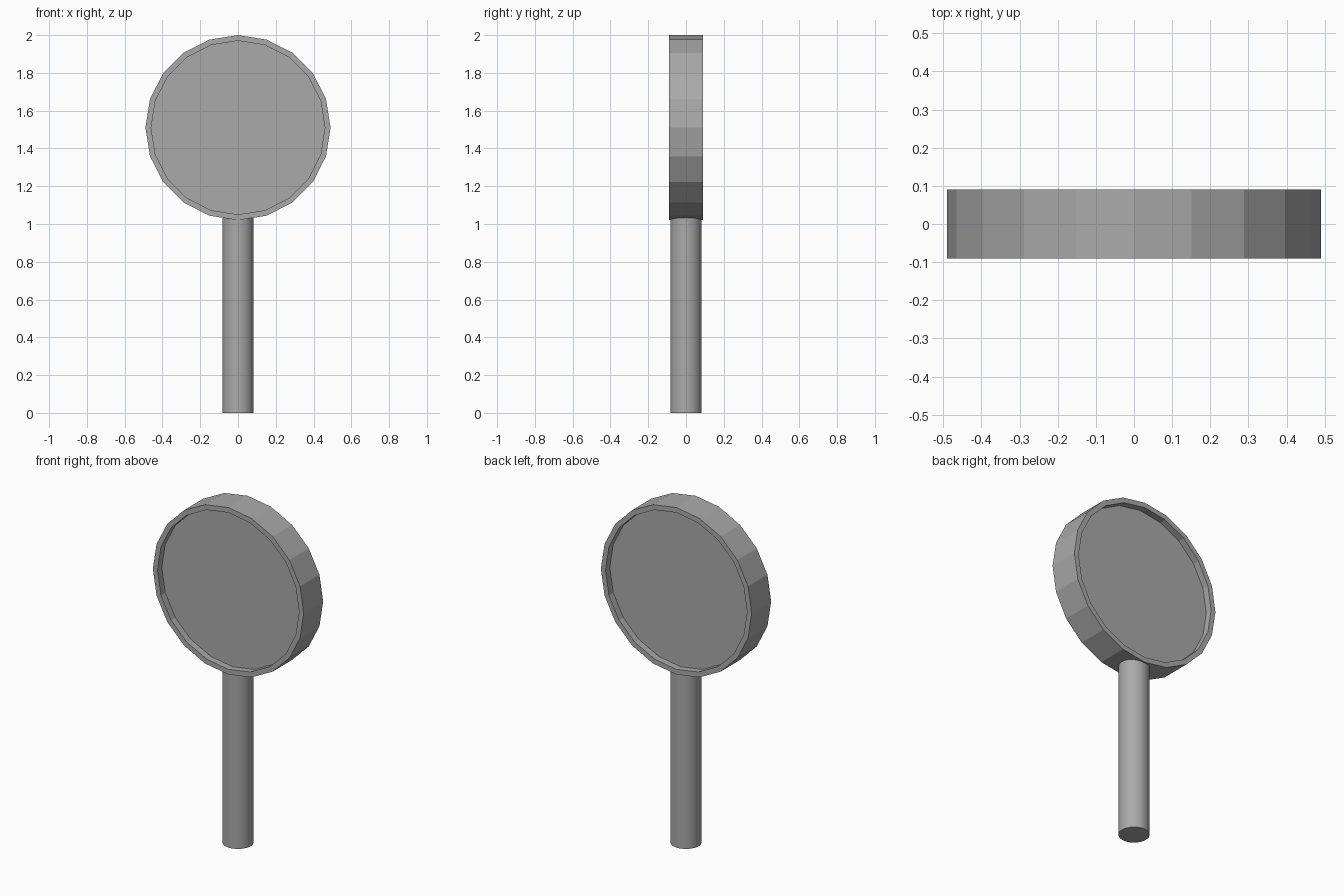
import bpy, bmesh, math
from mathutils import Matrix

cube = bpy.data.objects.get("Cube")
if cube:
    bpy.data.objects.remove(cube, do_unlink=True)

grey = bpy.data.materials.new("mid grey")
grey.use_nodes = True
colour = (0.4, 0.4, 0.4, 1)
grey.diffuse_color = colour
grey.node_tree.nodes["Principled BSDF"].inputs["Base Color"].default_value = colour

RADIUS, HALF_DEPTH, CENTRE_Z = 0.49, 0.09, 1.51
RIM, RECESS = 0.03, 0.04
POLE_RADIUS, POLE_TOP = 0.083, 1.036


def add_object(name, bm):
    mesh = bpy.data.meshes.new(name)
    bmesh.ops.recalc_face_normals(bm, faces=bm.faces)
    bm.to_mesh(mesh)
    bm.free()
    mesh.materials.append(grey)
    obj = bpy.data.objects.new(name, mesh)
    bpy.context.collection.objects.link(obj)
    return obj


# Round sign: a twenty-sided drum with both faces sunk behind a thin rim
bm = bmesh.new()
bmesh.ops.create_cone(bm, cap_ends=True, segments=20, radius1=RADIUS,
                      radius2=RADIUS, depth=2 * HALF_DEPTH)
caps = [f for f in bm.faces if len(f.verts) > 4]
for cap in caps:
    side = math.copysign(1, cap.calc_center_median().z)
    rim_scale = (RADIUS - RIM) / RADIUS
    bmesh.ops.inset_individual(bm, faces=[cap], thickness=0)
    bmesh.ops.scale(bm, vec=(rim_scale, rim_scale, 1), verts=cap.verts)
    bmesh.ops.inset_individual(bm, faces=[cap], thickness=0)
    bmesh.ops.translate(bm, vec=(0, 0, -side * RECESS), verts=cap.verts)
bmesh.ops.transform(bm, verts=bm.verts,
                    matrix=Matrix.Translation((0, 0, CENTRE_Z))
                    @ Matrix.Rotation(math.pi / 2, 4, 'X'))
add_object("round_sign", bm)

# Pole: smooth cylinder ending inside the rim
bm = bmesh.new()
bmesh.ops.create_cone(bm, cap_ends=True, segments=32, radius1=POLE_RADIUS,
                      radius2=POLE_RADIUS, depth=POLE_TOP,
                      matrix=Matrix.Translation((0, 0, POLE_TOP / 2)))
pole = add_object("pole", bm)
bpy.ops.object.select_all(action='DESELECT')
pole.select_set(True)
bpy.context.view_layer.objects.active = pole
bpy.ops.object.shade_smooth_by_angle(angle=math.radians(30))
